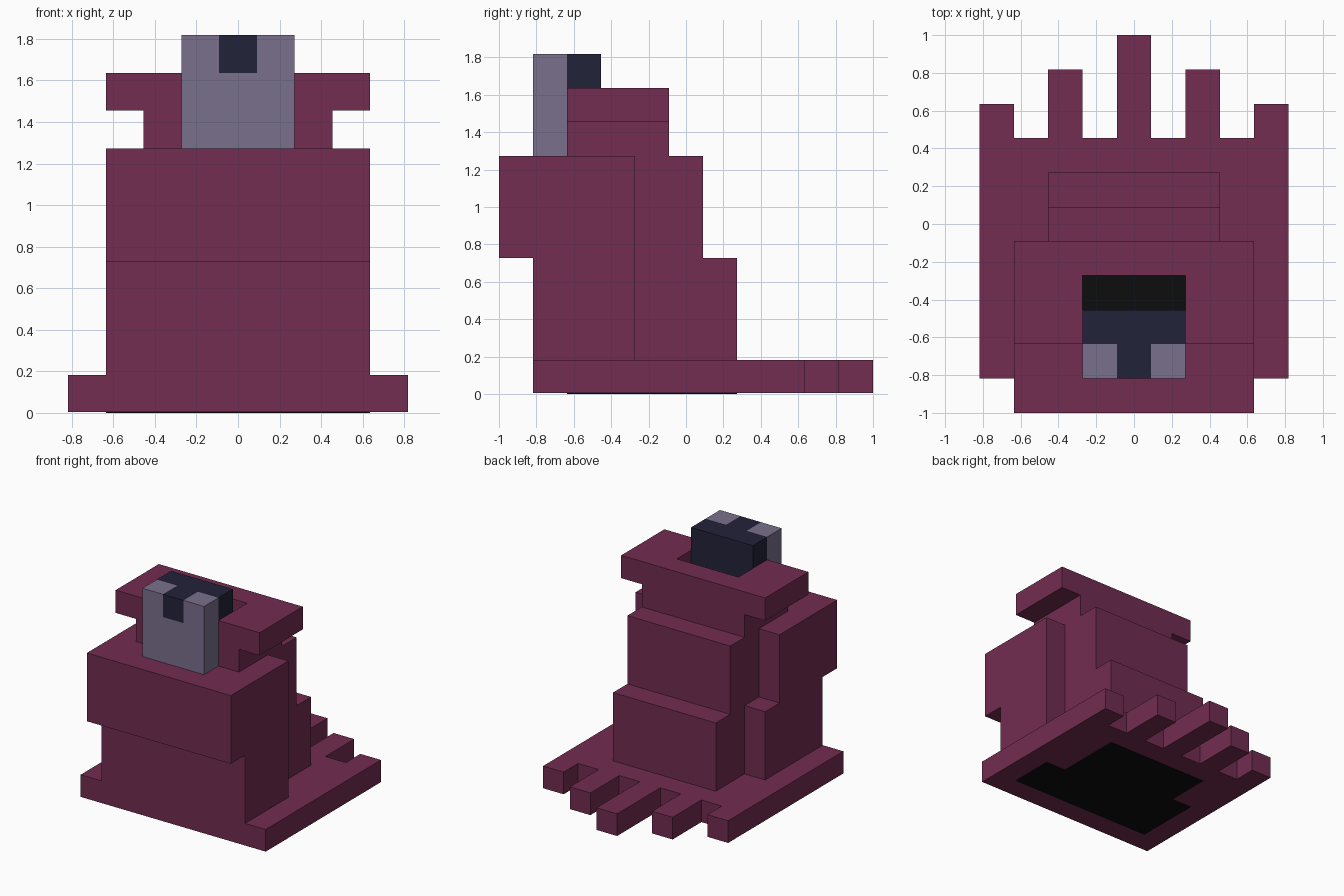
import bpy, bmesh
from mathutils import Vector

if "Cube" in bpy.data.objects:
    bpy.data.objects.remove(bpy.data.objects["Cube"])

U = 2 / 11  # one block of the grid


def material(name, rgb):
    m = bpy.data.materials.new(name)
    m.diffuse_color = (*rgb, 1)
    m.use_nodes = True
    m.node_tree.nodes["Principled BSDF"].inputs["Base Color"].default_value = m.diffuse_color
    return m


MAROON = material("maroon", (0.168, 0.026, 0.082))
LILAC = material("lilac grey", (0.195, 0.162, 0.26))
NAVY = material("dark navy", (0.016, 0.016, 0.042))
BLACK = material("black", (0.004, 0.004, 0.004))


def prism(name, points, axis, lo, hi, mat):
    """Extrude a closed outline (in block units) along one axis."""
    def place(a, b, c):
        p = {"x": (c, a, b), "y": (a, c, b), "z": (a, b, c)}[axis]
        return Vector(p) * U
    bm = bmesh.new()
    face = bm.faces.new([bm.verts.new(place(a, b, lo)) for a, b in points])
    ext = bmesh.ops.extrude_face_region(bm, geom=[face])
    verts = [g for g in ext["geom"] if isinstance(g, bmesh.types.BMVert)]
    bmesh.ops.translate(bm, verts=verts, vec=place(0, 0, hi - lo))
    bmesh.ops.recalc_face_normals(bm, faces=bm.faces)
    mesh = bpy.data.meshes.new(name)
    bm.to_mesh(mesh)
    bm.free()
    mesh.materials.append(mat)
    ob = bpy.data.objects.new(name, mesh)
    bpy.context.collection.objects.link(ob)
    return ob


def box(name, x, y, z, mat):
    rect = [(x[0], y[0]), (x[1], y[0]), (x[1], y[1]), (x[0], y[1])]
    return prism(name, rect, "z", *z, mat)


# Base plate with five toes of stepped length
outline = [(-4.5, -4.5)]
for x, tip in ((-4, 3.5), (-2, 4.5), (0, 5.5), (2, 4.5), (4, 3.5)):
    outline += [(x - .5, 2.5)] if x > -4 else []
    outline += [(x - .5, tip), (x + .5, tip)]
    outline += [(x + .5, 2.5)] if x < 4 else []
outline.append((4.5, -4.5))
prism("base_plate", outline, "z", 0.025, 1, MAROON)

# Black patch under the base, one side reaching a block further back
prism("sole_patch", [(-3.5, -3.5), (3.5, -3.5), (3.5, -1.5), (2.5, -1.5), (2.5, 1.5),
                     (-2.5, 1.5), (-2.5, -.5), (-3.5, -.5)], "z", 0, 0.025, BLACK)

# Stepped middle of the body, from the side
core = prism("body_core", [(-4.5, 1), (1.5, 1), (1.5, 4), (.5, 4), (.5, 7), (-.5, 7), (-.5, 9),
                           (-3.5, 9), (-3.5, 7), (-5.5, 7), (-5.5, 4), (-4.5, 4)],
             "x", -2.5, 2.5, MAROON)

# Shaft opening at the top
cutter = prism("shaft_cutter", [(-1.5, 1.2), (-1.5, 9.5), (-3.6, 9.5), (-3.6, 7.3),
                                (-2.5, 7.3), (-2.5, 1.2)], "x", -1.5, 1.5, MAROON)
cutter.hide_render = True
mod = core.modifiers.new("shaft", "BOOLEAN")
mod.operation, mod.solver, mod.object = "DIFFERENCE", "EXACT", cutter
bpy.context.view_layer.objects.active = core
bpy.ops.object.modifier_apply(modifier=mod.name)
bpy.data.objects.remove(cutter)
box("shaft_floor", (-1.5, 1.5), (-2.5, -1.5), (1.2, 1.24), BLACK)

# Side walls and rim ends on both sides
for side, s in (("right", 1), ("left", -1)):
    lo, hi = sorted((2.5 * s, 3.5 * s))
    back = -1.5 if s > 0 else -.5
    prism(side + "_wall", [(-4.5, 1), (back, 1), (back, 4), (-1.5, 4), (-1.5, 7),
                           (-5.5, 7), (-5.5, 4), (-4.5, 4)] if s < 0 else
          [(-4.5, 1), (-1.5, 1), (-1.5, 7), (-5.5, 7), (-5.5, 4), (-4.5, 4)],
          "x", lo, hi, MAROON)
    box(side + "_rim", (lo, hi), (-3.5, -.5), (8, 9), MAROON)

# Front tongue with a dark notch, and the dark block behind it
prism("tongue", [(-1.5, 7), (1.5, 7), (1.5, 10), (.5, 10), (.5, 9), (-.5, 9), (-.5, 10),
                 (-1.5, 10)], "y", -4.5, -3.5, LILAC)
box("tongue_notch", (-.5, .5), (-4.5, -3.5), (9, 10), NAVY)
box("tongue_back", (-1.5, 1.5), (-3.5, -2.5), (7.3, 10), NAVY)
